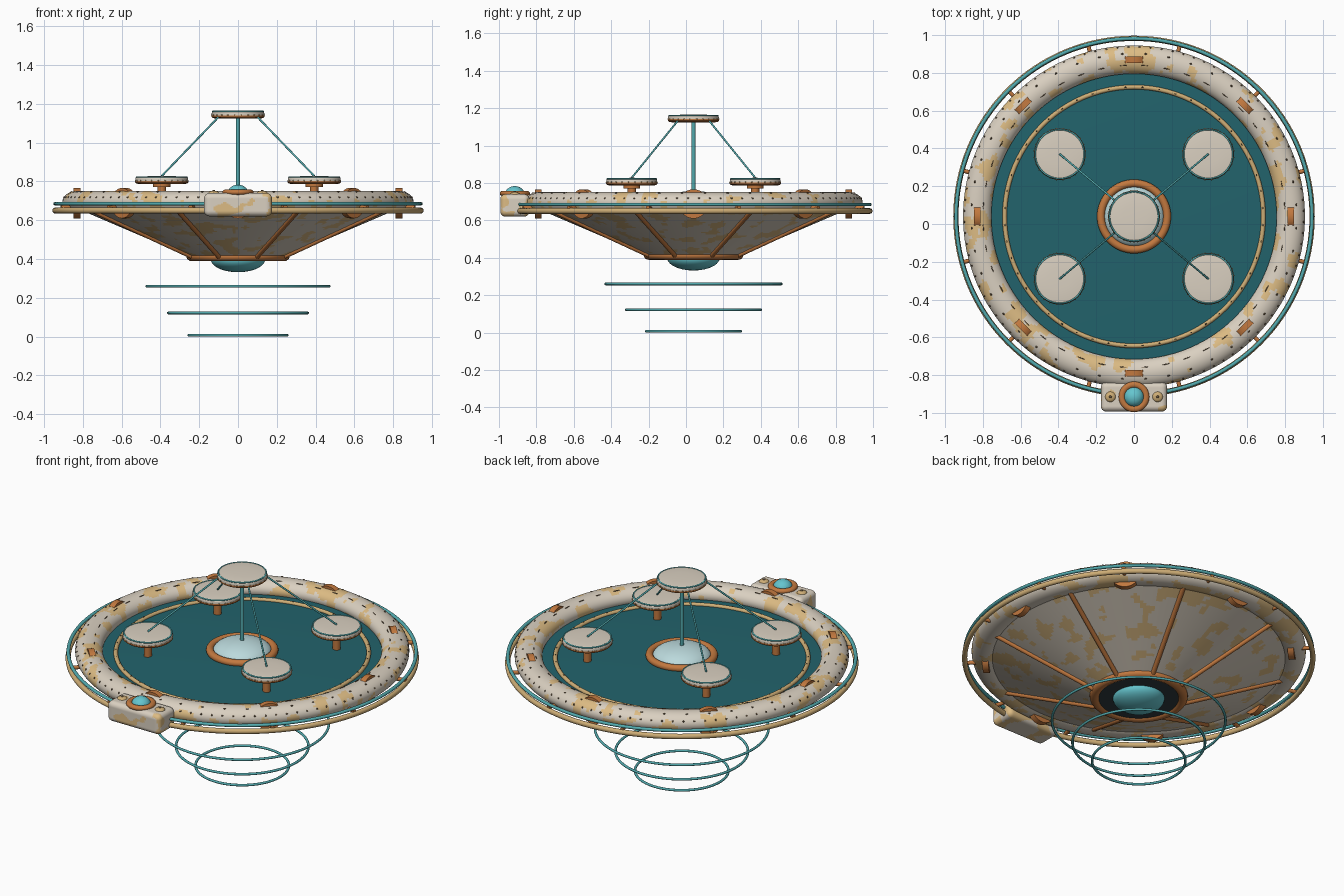
import bpy, bmesh
from math import sin, cos, pi, radians
from mathutils import Matrix, Vector, noise

old = bpy.data.objects.get("Cube")
if old:
    bpy.data.objects.remove(old)

CY = 0.04                      # the round body sits a little behind the origin
AXIS = Vector((0, CY, 0))


def material(name, r, g, b):
    m = bpy.data.materials.new(name)
    m.use_nodes = True
    m.diffuse_color = (r, g, b, 1)
    bsdf = next(n for n in m.node_tree.nodes if n.type == 'BSDF_PRINCIPLED')
    bsdf.inputs["Base Color"].default_value = (r, g, b, 1)
    return m


IVORY = material("ivory", .70, .63, .53)
TAN = material("tan patch", .72, .50, .23)
COPPER = material("copper", .54, .19, .05)
BRASS = material("brass", .62, .42, .18)
DECK = material("deep teal", .016, .125, .15)
TEAL = material("teal", .085, .40, .42)
CYAN = material("cyan glass", .13, .56, .62)
PALE = material("pale glass", .50, .70, .72)
DARK = material("dark bronze", .13, .085, .045)
PIT = material("dark slate", .03, .045, .05)
made = []


def finish(name, bm, mat, loc=(0, 0, 0), patched=False):
    """Turn a bmesh into an object; patched ones get irregular tan areas."""
    bmesh.ops.recalc_face_normals(bm, faces=bm.faces)
    me = bpy.data.meshes.new(name)
    me.materials.append(mat)
    if patched:
        me.materials.append(TAN)
        for f in bm.faces:
            p = f.calc_center_median() + Vector(loc)
            f.material_index = int(noise.noise(p * 10) + .5 * noise.noise(p * 22) > .2)
    bm.to_mesh(me)
    bm.free()
    ob = bpy.data.objects.new(name, me)
    ob.location = loc
    bpy.context.collection.objects.link(ob)
    made.append(ob)
    return ob


def lathe(name, profile, mat, loc=AXIS, segs=64, closed=False, patched=False):
    """Spin (radius, height) points about the z axis."""
    bm = bmesh.new()
    rows = [[bm.verts.new((r * cos(2 * pi * i / segs), r * sin(2 * pi * i / segs), z))
             for i in range(segs)] for r, z in profile]
    pairs = list(zip(rows, rows[1:])) + ([(rows[-1], rows[0])] if closed else [])
    for a, b in pairs:
        for i in range(segs):
            j = (i + 1) % segs
            bm.faces.new((a[i], a[j], b[j], b[i]))
    bmesh.ops.remove_doubles(bm, verts=bm.verts, dist=1e-5)
    return finish(name, bm, mat, loc, patched)


def ring(name, radius, z, wide, tall, mat, loc=AXIS, segs=96, sides=16, patched=False):
    prof = [(radius + wide * cos(2 * pi * k / sides), z + tall * sin(2 * pi * k / sides))
            for k in range(sides)]
    return lathe(name, prof, mat, loc, segs, True, patched)


def cap(name, radius, z, height, mat, loc=AXIS, segs=48, steps=10):
    prof = [(radius * cos(pi / 2 * k / steps), z + height * sin(pi / 2 * k / steps))
            for k in range(steps + 1)]
    return lathe(name, [(0, z)] + prof, mat, loc, segs)


def rods(name, spans, radius, mat, sides=16, loc=AXIS):
    """One mesh of straight capped rods between pairs of points."""
    bm = bmesh.new()
    for a, b in spans:
        a, b = Vector(a), Vector(b)
        turn = (b - a).to_track_quat('Z', 'Y').to_matrix().to_4x4()
        bmesh.ops.create_cone(bm, cap_ends=True, segments=sides, radius1=radius,
                              radius2=radius, depth=(b - a).length,
                              matrix=Matrix.Translation((a + b) / 2) @ turn)
    return finish(name, bm, mat, loc)


def polar(r, deg, z):
    return Vector((r * cos(radians(deg)), r * sin(radians(deg)), z))


def studs(name, count, r, z, size, mat, loc=AXIS):
    """A circle of small beads stretched to size: radial, tangent, height."""
    bm = bmesh.new()
    for i in range(count):
        m = Matrix.Rotation(2 * pi * (i + .5) / count, 4, 'Z') @ Matrix.Translation((r, 0, z))
        m = m @ Matrix.Diagonal((*size, 1))
        bmesh.ops.create_icosphere(bm, subdivisions=2, radius=.5, matrix=m)
    return finish(name, bm, mat, loc)


# Hull: patched cone, rounded rim, and shallow deck
cone = [(.25 + .56 * k / 36, .412 + .24 * k / 36) for k in range(37)]
lathe("lower_hull", [(0, .412)] + cone + [(0, .63)], IVORY, segs=256, patched=True)
ring("hull_rim", .83, .694, .075, .057, IVORY, segs=320, sides=40, patched=True)
deck = [(.785 * k / 16, .69 - .014 * (k / 16) ** 2) for k in range(17)]
lathe("deck", deck + [(.785, .66), (0, .66)], DECK, segs=96)
ring("deck_trim", .685, .682, .012, .012, BRASS)
studs("deck_trim_rivets", 48, .685, .693, (.007, .012, .006), DARK)

# Rim rivets and dashes
studs("rim_rivets", 96, .896, .718, (.011, .011, .011), DARK)
studs("rim_dashes", 44, .80, .747, (.005, .04, .006), DARK)
studs("rim_crest_rivets", 44, .862, .745, (.009, .014, .009), DARK)

# Copper clamps around the rim, and struts out to the guard rails
rods("rim_clamps", [(polar(.813, 45 * i, .688), polar(.847, 45 * i, .688)) for i in range(8)],
     .078, COPPER, 40)
rods("rail_struts", [(polar(.88, 15 + 30 * i, .667), polar(.945, 15 + 30 * i, .667))
                     for i in range(12)], .011, COPPER)
ring("guard_rail_lower", .943, .65, .014, .015, BRASS, segs=128)
ring("guard_rail_upper", .942, .685, .01, .009, TEAL, segs=128)

# Underside ribs, collar, lens and hanging rings
rods("hull_ribs", [(polar(.25, 22.5 + 45 * i, .41), polar(.82, 22.5 + 45 * i, .654))
                   for i in range(8)], .013, COPPER)
ring("bottom_collar", .238, .413, .028, .024, COPPER, segs=64)
lathe("bottom_recess", [(0, .398), (.225, .398), (.225, .415), (0, .415)], PIT)
cap("bottom_lens", .14, .398, -.066, CYAN)
for i, (r, z) in enumerate([(.47, .26), (.359, .122), (.253, .007)]):
    ring(f"beam_ring_{i + 1}", r, z, .007, .007, TEAL)

# Centre of the deck: glass cap, collar and mast
ring("centre_collar", .175, .699, .021, .02, COPPER, segs=64)
cap("centre_glass", .16, .69, .068, PALE)
rods("mast", [((0, 0, .72), (0, 0, 1.14))], .011, TEAL)


def pod(name, x, y, z):
    """Flat rounded disc on a copper base; z is the underside."""
    at = AXIS + Vector((x, y, z))
    lathe(name + "_base", [(0, 0), (.115, 0), (.13, .003), (.137, .009), (.137, .017), (0, .017)],
          COPPER, at, 48)
    edge = [(.122 + .014 * cos(pi / 2 * k / 5), .025 + .014 * sin(pi / 2 * k / 5))
            for k in range(6)]
    lathe(name + "_shell", [(0, .015), (.136, .015)] + edge + [(.06, .041), (0, .042)],
          IVORY, at, 48)
    ring(name + "_trim", .13, .036, .0045, .0045, TEAL, at, 48)
    studs(name + "_rivets", 24, .137, .018, (.007, .007, .007), BRASS, at)


# Four deck pods, with the raised one on the mast
corners = [(sx * .393, sy * .33) for sx in (-1, 1) for sy in (-1, 1)]
for i, (x, y) in enumerate(corners):
    pod(f"deck_pod_{i + 1}", x, y, .786)
pod("mast_pod", 0, 0, 1.124)
rods("pod_stems", [((x, y, .67), (x, y, .79)) for x, y in corners], .022, COPPER)
rods("pod_stem_flanges", [((x, y, .77), (x, y, .789)) for x, y in corners], .045, COPPER, 24)
rods("mast_stays", [((x, y, .828), (x * .26, y * .26, 1.13)) for x, y in corners], .005, TEAL)

# Front console: rounded patched box
half, edge = Vector((.175, .078, .06)), .028
bm = bmesh.new()
bmesh.ops.create_cube(bm, size=2)
bmesh.ops.subdivide_edges(bm, edges=bm.edges, cuts=35, use_grid_fill=True)
for v in bm.verts:
    p = Vector([c * h for c, h in zip(v.co, half)])
    core = Vector([max(edge - h, min(h - edge, c)) for c, h in zip(p, half)])
    v.co = core + (p - core).normalized() * edge
console = Vector((0, -.915, .68))
finish("console_body", bm, IVORY, console, True)

# Console lamp and knobs
ring("console_collar", .064, .064, .017, .014, COPPER, console, 48)
cap("console_lamp", .053, .058, .045, CYAN, console, 32)
for side, x in (("right", -.125), ("left", .125)):
    at = console + Vector((x, 0, 0))
    cap(f"console_knob_{side}", .028, .058, .014, BRASS, at, 24, 5)
    cap(f"console_knob_pin_{side}", .008, .068, .009, DARK, at, 12, 4)

# Smooth shading with crisp edges
bpy.ops.object.select_all(action='DESELECT')
for ob in made:
    ob.select_set(True)
bpy.context.view_layer.objects.active = made[0]
bpy.ops.object.shade_smooth_by_angle(angle=radians(42))
